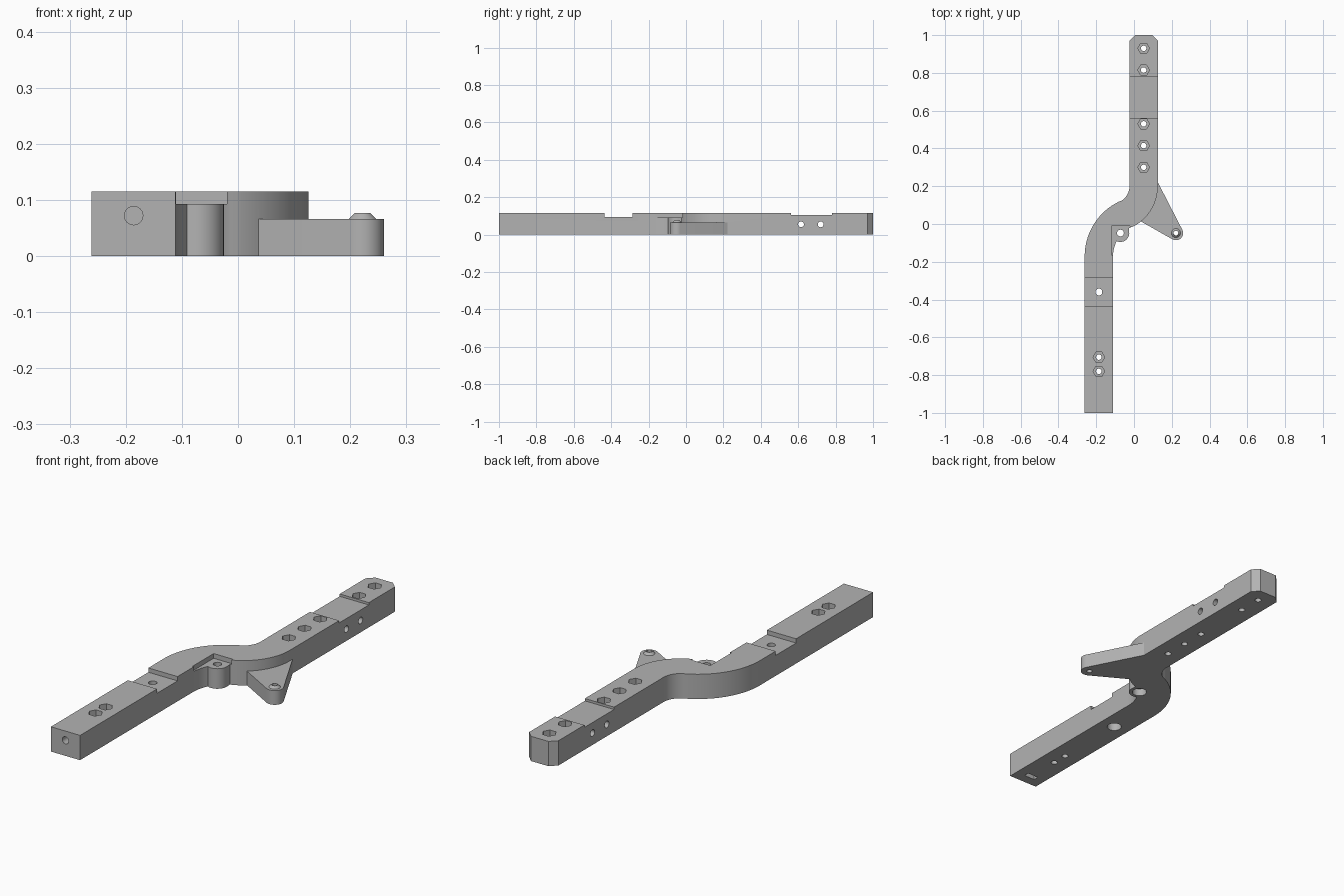
import bpy, bmesh, math
from mathutils import Matrix, Vector

if "Cube" in bpy.data.objects:
    bpy.data.objects.remove(bpy.data.objects["Cube"])

H = 0.115                      # bar height
X_UP, X_LOW, HALF = 0.051, -0.186, 0.075

grey = bpy.data.materials.new("grey plastic")
grey.diffuse_color = (0.45, 0.45, 0.45, 1)
grey.use_nodes = True
grey.node_tree.nodes["Principled BSDF"].inputs["Base Color"].default_value = grey.diffuse_color


def add_object(name, bm):
    bmesh.ops.recalc_face_normals(bm, faces=bm.faces)
    mesh = bpy.data.meshes.new(name)
    bm.to_mesh(mesh)
    bm.free()
    mesh.materials.append(grey)
    obj = bpy.data.objects.new(name, mesh)
    bpy.context.collection.objects.link(obj)
    return obj


def prism(name, outline, z0, z1):
    bm = bmesh.new()
    face = bm.faces.new([bm.verts.new((x, y, z0)) for x, y in outline])
    ext = bmesh.ops.extrude_face_region(bm, geom=[face])
    verts = [v for v in ext["geom"] if isinstance(v, bmesh.types.BMVert)]
    bmesh.ops.translate(bm, verts=verts, vec=(0, 0, z1 - z0))
    return add_object(name, bm)


def box(name, x0, x1, y0, y1, z0, z1):
    return prism(name, [(x0, y0), (x1, y0), (x1, y1), (x0, y1)], z0, z1)


def cylinder(name, a, b, r, r2=None, sides=32):
    a, b = Vector(a), Vector(b)
    bm = bmesh.new()
    turn = (b - a).to_track_quat('Z', 'Y').to_matrix().to_4x4()
    bmesh.ops.create_cone(bm, cap_ends=True, segments=sides, radius1=r,
                          radius2=r if r2 is None else r2, depth=(b - a).length,
                          matrix=Matrix.Translation((a + b) / 2) @ turn)
    return add_object(name, bm)


def upright(name, x, y, z0, z1, r, r2=None, sides=32):
    return cylinder(name, (x, y, z0), (x, y, z1), r, r2, sides)


def arc(cx, cy, r, a0, a1, n=20):
    return [(cx + r * math.cos(math.radians(a0 + (a1 - a0) * i / n)),
             cy + r * math.sin(math.radians(a0 + (a1 - a0) * i / n))) for i in range(n + 1)]


def combine(target, tools, operation):
    for tool in tools:
        mod = target.modifiers.new("cut", 'BOOLEAN')
        mod.operation, mod.solver, mod.object = operation, 'EXACT', tool
    bpy.context.view_layer.update()
    graph = bpy.context.evaluated_depsgraph_get()
    mesh = bpy.data.meshes.new_from_object(target.evaluated_get(graph))
    target.modifiers.clear()
    target.data = mesh
    for tool in tools:
        bpy.data.objects.remove(tool)


# S-shaped bar: two straight runs joined by two opposite arcs
SWEEP, R_LOW, R_UP = 64.8, 0.245, 0.165
low_c = (X_LOW + R_LOW, -0.17)
up_c = (X_UP - R_UP, 0.20)
left = arc(*low_c, R_LOW + HALF, 180, 180 - SWEEP, 28) + arc(*up_c, R_UP - HALF, -SWEEP, 0)
right = arc(*low_c, R_LOW - HALF, 180, 180 - SWEEP) + arc(*up_c, R_UP + HALF, -SWEEP, 0, 28)
left = [p for i, p in enumerate(left) if i != 29]      # shared joint point
right = [p for i, p in enumerate(right) if i != 21]
CH = 0.03
nose = [(X_UP - HALF, 1 - CH), (X_UP - HALF + CH, 1), (X_UP + HALF - CH, 1), (X_UP + HALF, 1 - CH)]
outline = ([(X_LOW + HALF, -1), (X_LOW - HALF, -1)] + left + nose + right[::-1])
bar = prism("bar", outline, 0, H)
bar.name = "bracket_bar"

# Pocket behind the boss, and shallow seats across the top
combine(bar, [
    box("pocket", -0.118, -0.02, -0.165, -0.01, 0.093, 0.2),
    box("low_seat", -0.4, 0, -0.435, -0.285, 0.095, 0.2),
    box("high_seat", -0.2, 0.3, 0.562, 0.78, 0.104, 0.2),
], 'DIFFERENCE')

# Side arm with a rounded tip, its small cone, and the inner boss
TIP, BOSS = (0.222, -0.048), (-0.072, -0.048)
arm_outline = [(0.0, 0.06), (0.034, 0.015)] + arc(*TIP, 0.038, -120, 27, 16) + [(0.124, 0.225), (0.09, 0.225)]
combine(bar, [
    prism("arm", arm_outline, 0, 0.066),
    upright("arm_cone", *TIP, 0.06, 0.077, 0.030, 0.0135),
    upright("boss", *BOSS, 0, 0.093, 0.047),
    box("boss_web", -0.07, -0.026, -0.048, -0.012, 0, 0.093),
], 'UNION')

# Bolt holes with hexagonal nut pockets
cutters = []
bolts = [(X_UP, y) for y in (0.93, 0.815, 0.53, 0.415, 0.30)]
bolts += [(X_LOW, y) for y in (-0.705, -0.78)]
for x, y in bolts:
    cutters.append(upright("bolt_hole", x, y, -0.1, 0.2, 0.0145, sides=24))
    cutters.append(upright("nut_pocket", x, y, 0.07, 0.2, 0.031, sides=6))
    bm_turn = Matrix.Translation((x, y, 0)) @ Matrix.Rotation(math.radians(30), 4, 'Z') @ Matrix.Translation((-x, -y, 0))
    cutters[-1].data.transform(bm_turn)

# Plain holes, some counterbored from below
for x, y, r in ((X_LOW, -0.36, 0.018), (*BOSS, 0.018), (*TIP, 0.0125)):
    cutters.append(upright("plain_hole", x, y, -0.1, 0.2, r, sides=24))
for x, y in ((X_LOW, -0.36), BOSS):
    cutters.append(upright("counterbore", x, y, -0.1, 0.035, 0.032))

# Cross holes, end hole and its nut slot
for y in (0.615, 0.72):
    cutters.append(cylinder("cross_hole", (-0.2, y, 0.055), (0.3, y, 0.055), 0.0155, sides=24))
cutters.append(cylinder("end_hole", (X_LOW, -1.1, 0.072), (X_LOW, -0.86, 0.072), 0.0165, sides=24))
cutters.append(box("nut_slot", X_LOW - 0.028, X_LOW + 0.028, -0.955, -0.93, -0.1, 0.1))
combine(bar, cutters, 'DIFFERENCE')

bpy.context.view_layer.objects.active = bar
bar.select_set(True)
bpy.ops.object.shade_smooth_by_angle(angle=math.radians(25))
